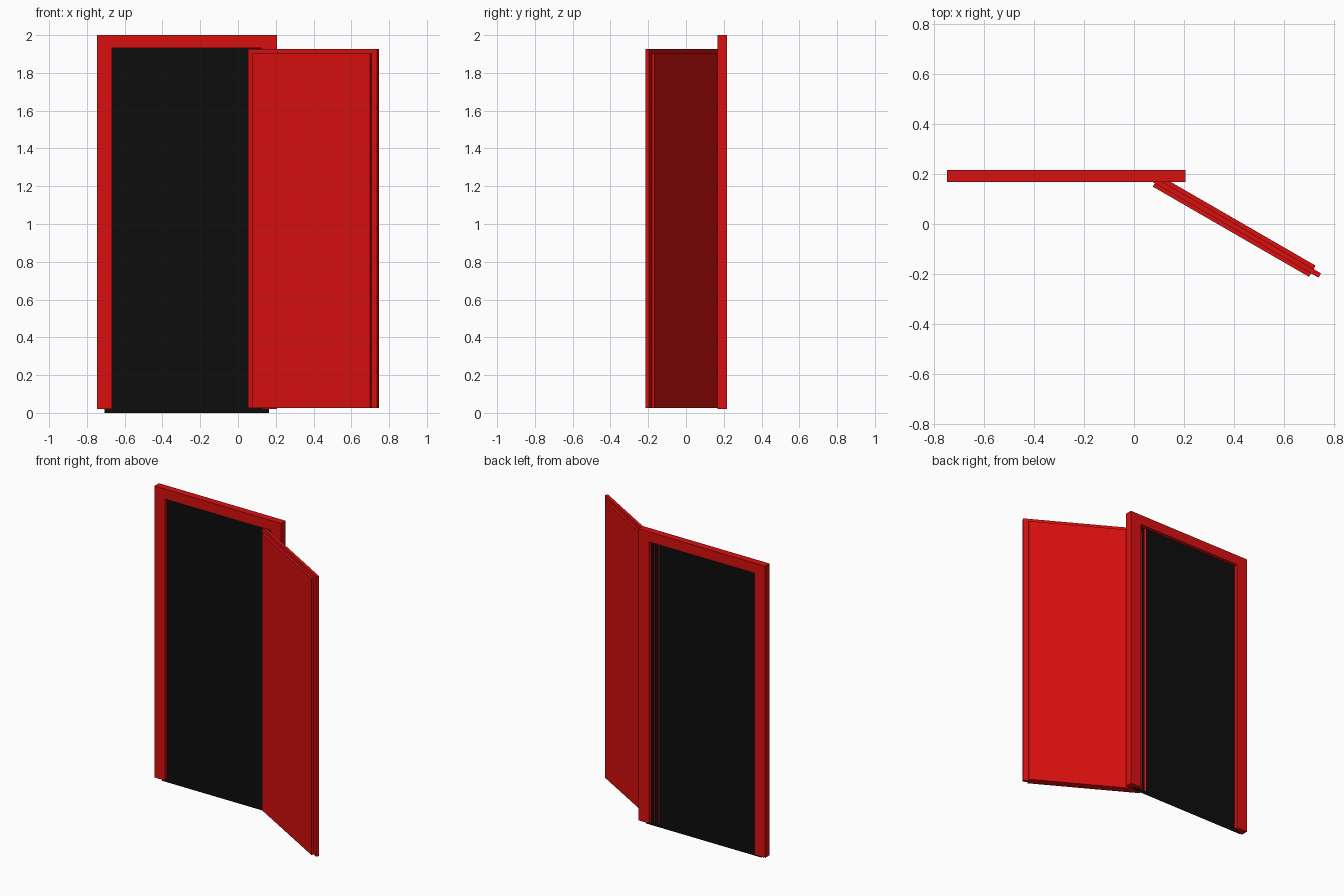
import bpy, bmesh, math
from mathutils import Matrix

if "Cube" in bpy.data.objects:
    bpy.data.objects.remove(bpy.data.objects["Cube"])


def material(name, color):
    m = bpy.data.materials.new(name)
    m.diffuse_color = (*color, 1)
    m.use_nodes = True
    m.node_tree.nodes["Principled BSDF"].inputs["Base Color"].default_value = m.diffuse_color
    return m


RED = material("red_paint", (0.7, 0.005, 0.005))
BLACK = material("black_void", (0.004, 0.004, 0.004))


def add_object(name, bm, mat):
    bmesh.ops.recalc_face_normals(bm, faces=bm.faces)
    mesh = bpy.data.meshes.new(name)
    bm.to_mesh(mesh)
    bm.free()
    mesh.materials.append(mat)
    ob = bpy.data.objects.new(name, mesh)
    bpy.context.collection.objects.link(ob)
    return ob


def profile_xz(name, pts, y0, y1, mat):
    """Flat outline in the xz plane, extruded from y0 to y1."""
    bm = bmesh.new()
    face = bm.faces.new([bm.verts.new((x, y0, z)) for x, z in pts])
    if y1 > y0:
        ext = bmesh.ops.extrude_face_region(bm, geom=[face], use_keep_orig=True)
        verts = [v for v in ext["geom"] if isinstance(v, bmesh.types.BMVert)]
        bmesh.ops.translate(bm, verts=verts, vec=(0, y1 - y0, 0))
    return add_object(name, bm, mat)


def door_board(name, length, y0, y1, z0, z1):
    """Box in door space, swung open about the door centre."""
    bm = bmesh.new()
    size = Matrix.Diagonal((length, y1 - y0, z1 - z0, 1))
    place = Matrix.Translation((0, (y0 + y1) / 2, (z0 + z1) / 2))
    swing = Matrix.Translation((0.40, -0.0085, 0)) @ Matrix.Rotation(math.radians(-30), 4, "Z")
    bmesh.ops.create_cube(bm, size=1, matrix=swing @ place @ size)
    return add_object(name, bm, RED)


# Door frame: a U-shaped outline without a sill
L, R, IL, IR, B, T, IT = -0.746, 0.206, -0.666, 0.125, 0.02, 2.0, 1.932
profile_xz("door_frame", [(L, B), (L, T), (R, T), (R, B), (IR, B), (IR, IT), (IL, IT), (IL, B)],
           0.168, 0.216, RED)

# Black sheet filling the doorway, its edges sunk into the frame
profile_xz("doorway_void", [(-0.706, 0), (0.165, 0), (0.165, 1.966), (-0.706, 1.966)],
           0.191, 0.191, BLACK)

# Open door: a core slab with a smaller board on each face
door_board("door_core", 0.788, -0.01, 0.01, 0.025, 1.927)
door_board("door_front_board", 0.72, -0.026, -0.01, 0.025, 1.902)
door_board("door_back_board", 0.72, 0.01, 0.026, 0.025, 1.902)
